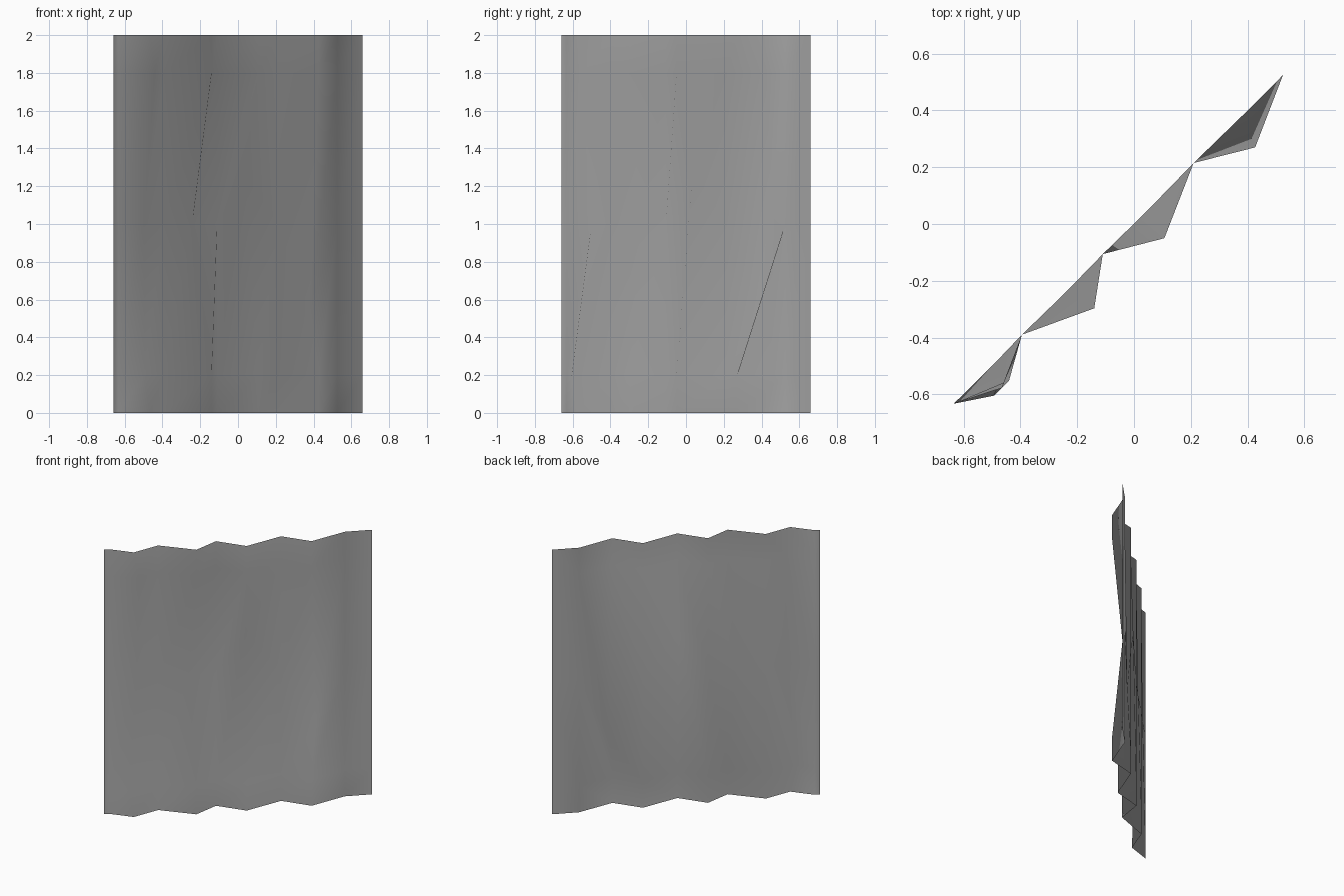
import bpy
import bmesh

cube = bpy.data.objects.get("Cube")
if cube:
    bpy.data.objects.remove(cube, do_unlink=True)

TOP, UPPER, LOWER = 2.0, 1.8, 0.2


def valley(x, y):
    """Straight vertical column where the cloth meets its hanging line."""
    return [(x, y, z) for z in (TOP, UPPER, 1.0, LOWER, 0.0)]


def fold(x, y, flat, pinch_z, shift=0.0):
    """Pleat ridge that flattens into the hanging line at pinch_z."""
    return [(x, y, TOP), (x + shift, y + shift, UPPER), (flat, flat, pinch_z),
            (x - shift, y - shift, LOWER), (x, y, 0.0)]


# Columns of the cloth from one side edge to the other
columns = [
    valley(-0.66, -0.66),
    valley(-0.635, -0.633),
    fold(-0.467, -0.578, -0.50, 1.0, shift=0.027),
    valley(-0.395, -0.39),
    fold(-0.14, -0.297, -0.243, 1.0),
    valley(-0.11, -0.106),
    fold(0.107, -0.05, 0.035, 1.27),
    valley(0.21, 0.215),
    fold(0.427, 0.27, 0.38, 0.55),
    valley(0.525, 0.525),
    valley(0.66, 0.66),
]

# Cloth sheet
bm = bmesh.new()
grid = [[bm.verts.new(p) for p in col] for col in columns]
for a, b in zip(grid, grid[1:]):
    for i in range(len(a) - 1):
        face = bm.faces.new((a[i + 1], b[i + 1], b[i], a[i]))
        face.smooth = True
mesh = bpy.data.meshes.new("curtain_panel")
bm.to_mesh(mesh)
bm.free()
curtain = bpy.data.objects.new("curtain_panel", mesh)
bpy.context.collection.objects.link(curtain)

# Plain grey cloth
cloth = bpy.data.materials.new("grey_cloth")
cloth.use_nodes = True
colour = (0.42, 0.42, 0.42, 1.0)
cloth.diffuse_color = colour
cloth.node_tree.nodes["Principled BSDF"].inputs["Base Color"].default_value = colour
mesh.materials.append(cloth)
